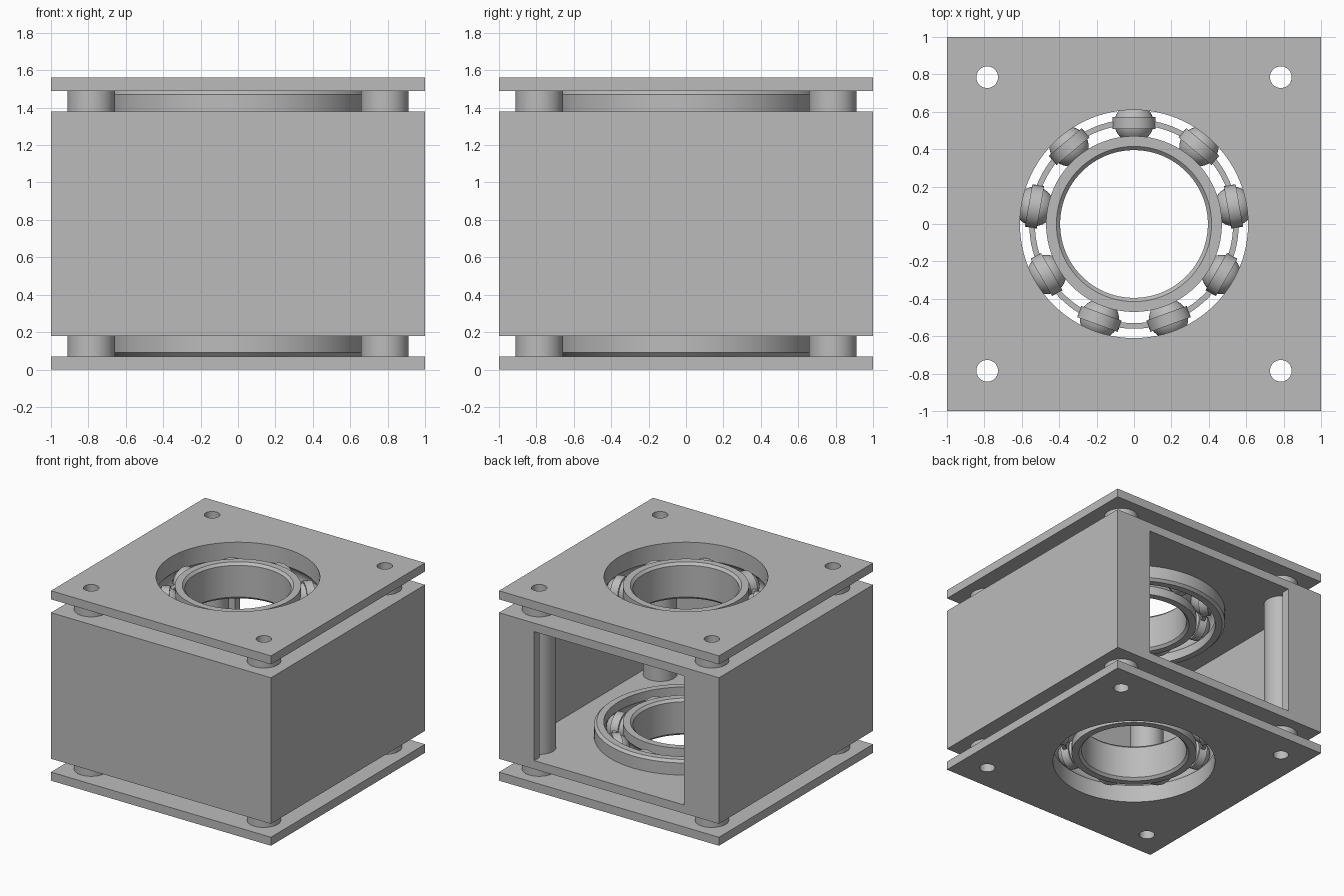
import bpy, bmesh, math
from mathutils import Matrix, Vector

if "Cube" in bpy.data.objects:
    bpy.data.objects.remove(bpy.data.objects["Cube"], do_unlink=True)

# One plain grey metal for everything
grey = bpy.data.materials.new("machined_grey")
grey.use_nodes = True
colour = (0.5, 0.5, 0.5, 1)
grey.diffuse_color = colour
grey.node_tree.nodes["Principled BSDF"].inputs["Base Color"].default_value = colour

# Main dimensions
HEIGHT, PLATE, BOX_LOW, BOX_HIGH, WALL = 1.56, 0.07, 0.18, 1.38, 0.07
POST, POST_R, BOLT_R = 0.785, 0.127, 0.058
BEARING_R, BEARING_W, BORE_R = 0.685, 0.30, 0.395
PITCH_R, BALL_R, BALLS = 0.54, 0.105, 9
CORNERS = [(sx * POST, sy * POST) for sx in (-1, 1) for sy in (-1, 1)]


def finish(name, bm):
    bmesh.ops.recalc_face_normals(bm, faces=bm.faces)
    mesh = bpy.data.meshes.new(name)
    bm.to_mesh(mesh)
    bm.free()
    obj = bpy.data.objects.new(name, mesh)
    bpy.context.collection.objects.link(obj)
    mesh.materials.append(grey)
    smooth(mesh)
    return obj


def smooth(mesh):
    for p in mesh.polygons:
        p.use_smooth = True
    mesh.set_sharp_from_angle(angle=math.radians(30))


def box(name, low, high):
    low, high = Vector(low), Vector(high)
    bm = bmesh.new()
    place = Matrix.Translation((low + high) / 2) @ Matrix.Diagonal((*(high - low), 1))
    bmesh.ops.create_cube(bm, size=1, matrix=place)
    return finish(name, bm)


def cylinder(name, radius, low, high, x=0, y=0, sides=48):
    bm = bmesh.new()
    bmesh.ops.create_cone(bm, cap_ends=True, segments=sides, radius1=radius, radius2=radius,
                          depth=high - low, matrix=Matrix.Translation((x, y, (low + high) / 2)))
    return finish(name, bm)


def add_lathe(bm, profile, matrix, steps):
    """Spin a closed (radius, height) profile about z, then place it."""
    verts = [bm.verts.new((r, 0, z)) for r, z in profile]
    edges = [bm.edges.new((v, verts[i - 1])) for i, v in enumerate(verts)]
    spun = verts + edges
    before = set(bm.verts) - set(verts)
    bmesh.ops.spin(bm, geom=spun, cent=(0, 0, 0), axis=(0, 0, 1),
                   angle=math.tau, steps=steps, use_merge=True)
    new = [v for v in bm.verts if v not in before]
    bmesh.ops.transform(bm, matrix=matrix, verts=new)


def cut(obj, cutters):
    for c in cutters:
        c.hide_render = True
        mod = obj.modifiers.new("cut", "BOOLEAN")
        mod.operation, mod.solver, mod.object = "DIFFERENCE", "EXACT", c
    graph = bpy.context.evaluated_depsgraph_get()
    mesh = bpy.data.meshes.new_from_object(obj.evaluated_get(graph))
    obj.modifiers.clear()
    obj.data = mesh
    smooth(mesh)
    for c in cutters:
        bpy.data.objects.remove(c, do_unlink=True)


def bolt_cutters(low, high):
    return [cylinder("bolt_cutter", BOLT_R, low, high, x, y) for x, y in CORNERS]


# End plates with a centre opening and four bolt holes
for name, z in (("bottom_plate", 0), ("top_plate", HEIGHT - PLATE)):
    plate = box(name, (-1, -1, z), (1, 1, z + PLATE))
    cut(plate, [cylinder("opening_cutter", 0.61, z - 0.1, z + 0.2, sides=96)]
        + bolt_cutters(z - 0.1, z + 0.2))

# Hollow housing with a window in the back and bearing seats above and below
housing = box("housing", (-1, -1, BOX_LOW), (1, 1, BOX_HIGH))
inner, z0, z1 = 1 - WALL, BOX_LOW + WALL, BOX_HIGH - WALL
cut(housing, [box("cavity_cutter", (-inner, -inner, z0), (inner, inner, z1)),
              box("window_cutter", (-0.68, 0.8, z0), (0.68, 1.2, z1)),
              cylinder("seat_cutter", BEARING_R, 0, HEIGHT, sides=96)]
    + bolt_cutters(0, HEIGHT))

# Hollow corner posts joining both plates
for i, (x, y) in enumerate(CORNERS):
    bm = bmesh.new()
    low, high = PLATE, HEIGHT - PLATE
    add_lathe(bm, [(BOLT_R, low), (POST_R, low), (POST_R, high), (BOLT_R, high)],
              Matrix.Translation((x, y, 0)), 48)
    finish(f"corner_post_{i + 1}", bm)


def race_profile(plain_r, track_r, side):
    """Ring section: chamfered plain wall, and a track wall with a ball groove."""
    h, c = BEARING_W / 2, 0.02
    points = [(track_r, -h), (plain_r - side * c, -h), (plain_r, c - h),
              (plain_r, h - c), (plain_r - side * c, h), (track_r, h)]
    reach = math.acos(abs(track_r - PITCH_R) / BALL_R)
    for i in range(9):
        a = reach * (1 - i / 4)
        points.append((PITCH_R + side * BALL_R * math.cos(a), BALL_R * math.sin(a)))
    return points


# Two ball bearings
for label, z in (("lower", PLATE + BEARING_W / 2), ("upper", HEIGHT - PLATE - BEARING_W / 2)):
    centre = Matrix.Translation((0, 0, z))
    for part, plain, track, side in (("outer", BEARING_R, 0.612, 1), ("inner", BORE_R, 0.47, -1)):
        bm = bmesh.new()
        add_lathe(bm, race_profile(plain, track, side), centre, 96)
        finish(f"{label}_{part}_race", bm)

    balls, cage = bmesh.new(), bmesh.new()
    add_lathe(cage, [(0.53, -0.018), (0.56, -0.018), (0.56, 0.018), (0.53, 0.018)], centre, 96)
    for i in range(BALLS):
        turn = Matrix.Rotation(math.radians(90) + i * math.tau / BALLS, 4, "Z")
        radial = centre @ turn @ Matrix.Translation((PITCH_R, 0, 0)) @ Matrix.Rotation(math.pi / 2, 4, "Y")
        bmesh.ops.create_uvsphere(balls, u_segments=32, v_segments=16, radius=BALL_R, matrix=radial)
        # Short collar of the cage around each ball
        add_lathe(cage, [(0.098, -0.032), (0.115, -0.032), (0.115, 0.032), (0.098, 0.032)], radial, 32)
    finish(f"{label}_balls", balls)
    finish(f"{label}_cage", cage)
